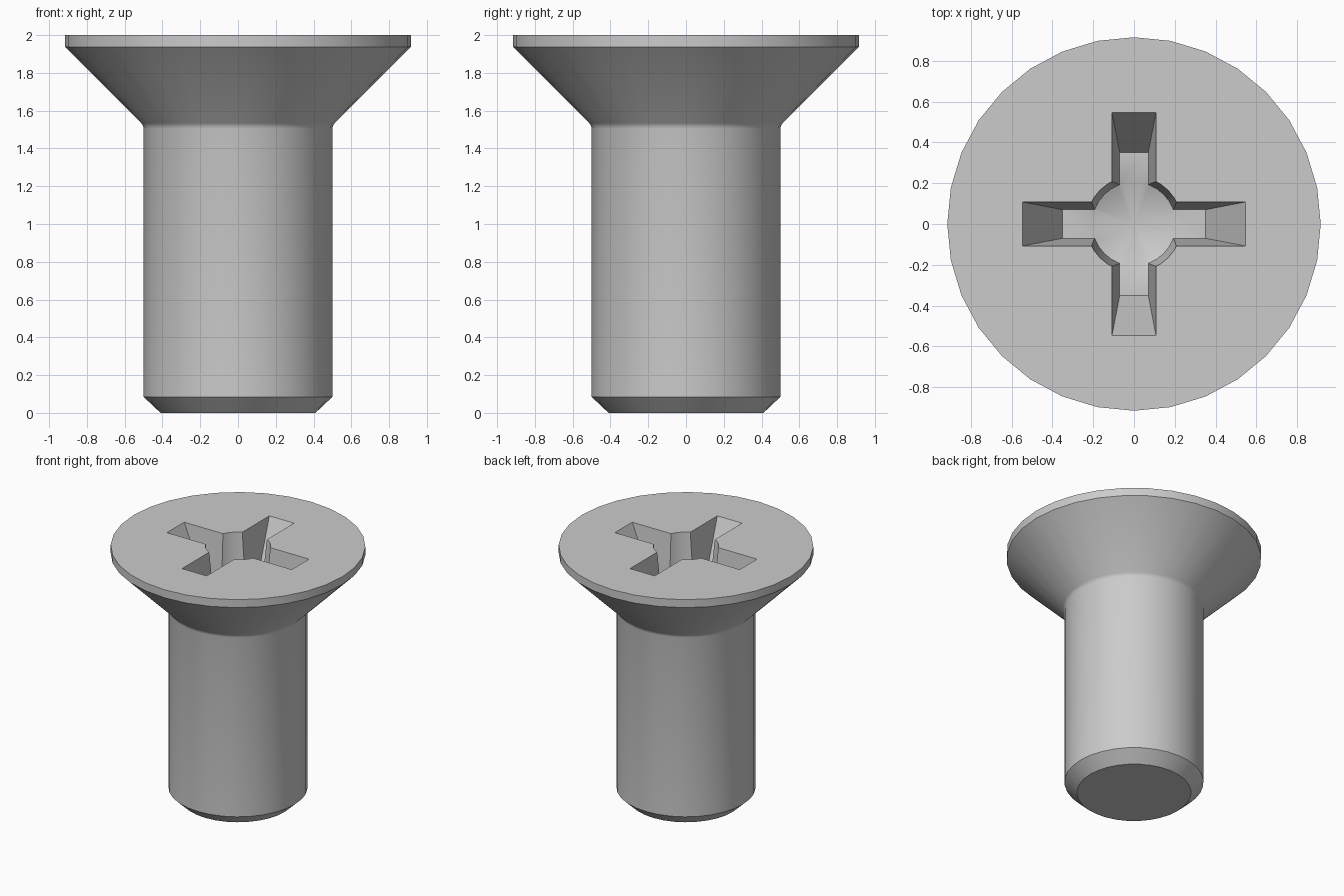
import bpy, bmesh
from math import cos, sin, tau

SEGMENTS = 32
TOP = 2.0
DEPTH = 0.40      # recess floor below the head face
OVER = 0.04       # cutters rise above the head face

cube = bpy.data.objects.get("Cube")
if cube:
    bpy.data.objects.remove(cube, do_unlink=True)

steel = bpy.data.materials.new("steel grey")
steel.use_nodes = True
colour = (0.6, 0.6, 0.6, 1)
steel.diffuse_color = colour
steel.node_tree.nodes["Principled BSDF"].inputs["Base Color"].default_value = colour


def loft(name, rings, tip=None):
    """Skin a stack of vertex rings and close both ends."""
    bm = bmesh.new()
    loops = [[bm.verts.new(p) for p in ring] for ring in rings]
    n = len(loops[0])
    for a, b in zip(loops, loops[1:]):
        for i in range(n):
            j = (i + 1) % n
            bm.faces.new((a[i], a[j], b[j], b[i]))
    bm.faces.new(loops[-1])
    if tip is None:
        bm.faces.new(loops[0][::-1])
    else:
        point = bm.verts.new(tip)
        for i in range(n):
            bm.faces.new((point, loops[0][(i + 1) % n], loops[0][i]))
    bmesh.ops.recalc_face_normals(bm, faces=bm.faces[:])
    mesh = bpy.data.meshes.new(name)
    bm.to_mesh(mesh)
    bm.free()
    mesh.materials.append(steel)
    obj = bpy.data.objects.new(name, mesh)
    bpy.context.collection.objects.link(obj)
    return obj


def circle(r, z):
    return [(r * cos(tau * i / SEGMENTS), r * sin(tau * i / SEGMENTS), z)
            for i in range(SEGMENTS)]


def rectangle(x, y, z):
    return [(x, y, z), (-x, y, z), (-x, -y, z), (x, -y, z)]


def taper(low, high):
    """Continue a recess wall past the head face."""
    return high + (high - low) * OVER / DEPTH


# Screw body: chamfered tip, shank, small neck fillet, countersunk head
profile = [(0.41, 0), (0.5, 0.085), (0.5, 1.506), (0.5035, 1.521),
           (0.5115, 1.5335), (0.915, 1.937), (0.915, TOP)]
screw = loft("countersunk_screw", [circle(r, z) for r, z in profile])

# Cross recess: two tapered slots and a conical centre
floor, lid = TOP - DEPTH, TOP + OVER
long_low, long_high = 0.35, taper(0.35, 0.547)
half_low, half_high = 0.07, taper(0.07, 0.108)
cutters = [
    loft("slot_cutter_x", [rectangle(long_low, half_low, floor),
                           rectangle(long_high, half_high, lid)]),
    loft("slot_cutter_y", [rectangle(half_low, long_low, floor),
                           rectangle(half_high, long_high, lid)]),
    loft("centre_cutter", [circle(0.205, floor), circle(taper(0.205, 0.235), lid)],
         tip=(0, 0, floor - 0.09)),
]

bpy.ops.object.select_all(action='DESELECT')
screw.select_set(True)
bpy.context.view_layer.objects.active = screw
for cutter in cutters:
    cutter.hide_render = True
    mod = screw.modifiers.new(cutter.name, 'BOOLEAN')
    mod.operation = 'DIFFERENCE'
    mod.solver = 'EXACT'
    mod.object = cutter
    bpy.ops.object.modifier_apply(modifier=mod.name)
for cutter in cutters:
    bpy.data.objects.remove(cutter, do_unlink=True)

bpy.ops.object.shade_smooth_by_angle(angle=tau / 12)
